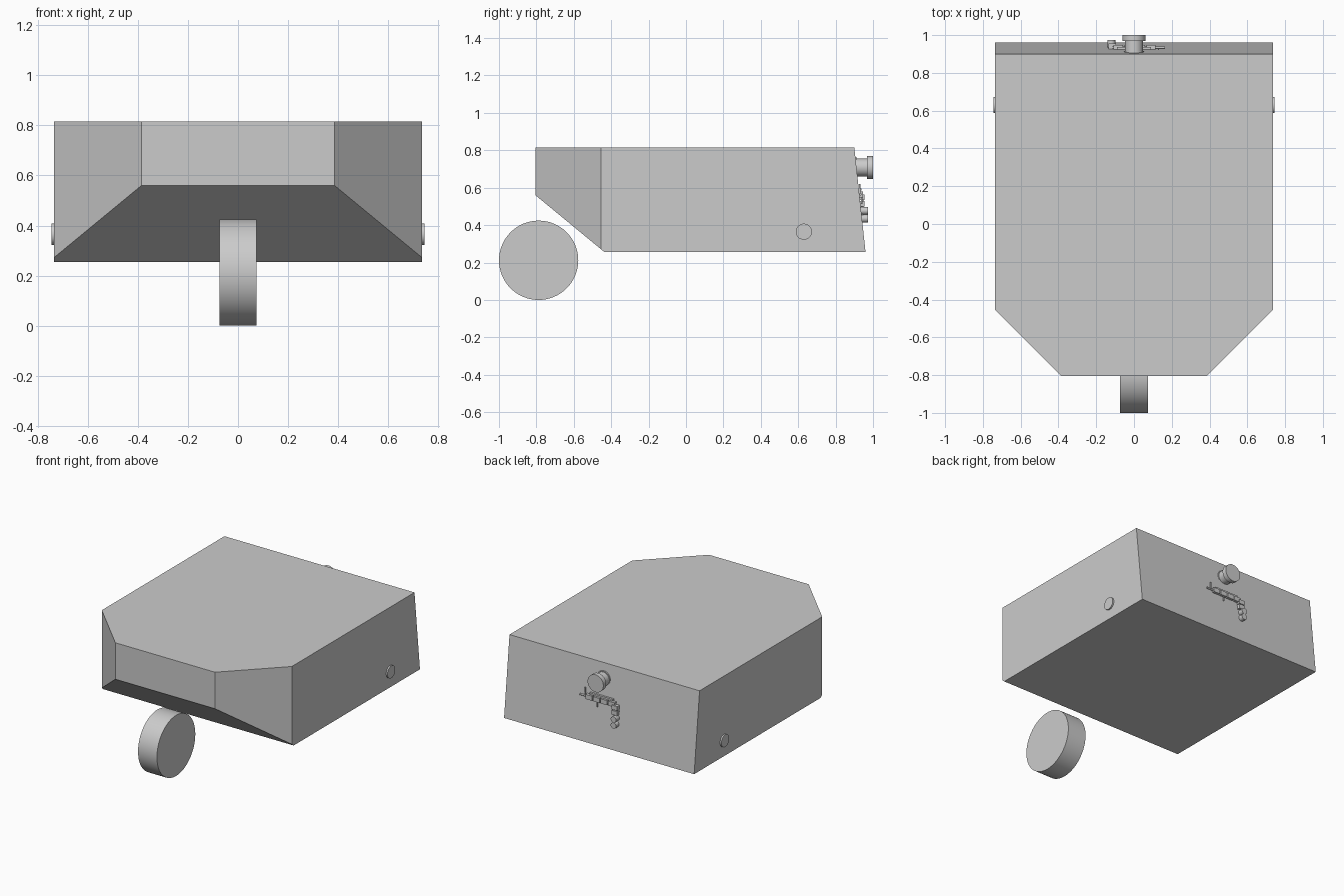
import bpy, bmesh, math
from mathutils import Vector

cube = bpy.data.objects.get("Cube")
if cube:
    bpy.data.objects.remove(cube, do_unlink=True)

# Single grey finish
grey = bpy.data.materials.new("plain_grey")
grey.use_nodes = True
colour = (0.6, 0.6, 0.6, 1)
grey.diffuse_color = colour
grey.node_tree.nodes["Principled BSDF"].inputs["Base Color"].default_value = colour


def finish(obj, name):
    obj.name = name
    obj.data.name = name
    obj.data.materials.append(grey)
    return obj


def box(name, centre, size):
    bpy.ops.mesh.primitive_cube_add(size=1, location=centre)
    obj = bpy.context.object
    obj.scale = size
    return finish(obj, name)


def cylinder(name, centre, radius, depth, axis, sides=32):
    turn = {"x": (0, math.pi / 2, 0), "y": (math.pi / 2, 0, 0), "z": (0, 0, 0)}[axis]
    bpy.ops.mesh.primitive_cylinder_add(vertices=sides, radius=radius, depth=depth,
                                        location=centre, rotation=turn)
    bpy.ops.object.shade_smooth_by_angle(angle=math.radians(35))
    return finish(bpy.context.object, name)


# Body: side profile (y, z) extruded across x, then both front corners cut off
HALF = 0.735
profile = [(-0.805, 0.56), (-0.435, 0.255), (0.96, 0.255), (0.9, 0.815), (-0.805, 0.815)]
bm = bmesh.new()
face = bm.faces.new([bm.verts.new((-HALF, y, z)) for y, z in profile])
ext = bmesh.ops.extrude_face_region(bm, geom=[face])
moved = [v for v in ext["geom"] if isinstance(v, bmesh.types.BMVert)]
bmesh.ops.translate(bm, verts=moved, vec=(2 * HALF, 0, 0))
for side in (-1, 1):
    cut = bmesh.ops.bisect_plane(bm, geom=bm.verts[:] + bm.edges[:] + bm.faces[:],
                                 plane_co=(side * HALF, -0.455, 0),
                                 plane_no=Vector((side, -1, 0)).normalized(),
                                 clear_outer=True)
    rim = [e for e in cut["geom_cut"] if isinstance(e, bmesh.types.BMEdge)]
    bmesh.ops.holes_fill(bm, edges=rim, sides=0)
bmesh.ops.recalc_face_normals(bm, faces=bm.faces[:])
mesh = bpy.data.meshes.new("body")
bm.to_mesh(mesh)
bm.free()
body = bpy.data.objects.new("body", mesh)
bpy.context.collection.objects.link(body)
finish(body, "body")

# Front wheel and side pins
cylinder("front_wheel", (0, -0.788, 0.212), 0.212, 0.146, "x", 64)
for side, label in ((1, "left"), (-1, "right")):
    cylinder(label + "_axle_pin", (side * 0.725, 0.63, 0.365), 0.043, 0.04, "x")

# Rear knob
cylinder("knob_stem", (0, 0.93, 0.708), 0.048, 0.1, "y")
cylinder("knob_flange", (0, 0.908, 0.708), 0.053, 0.014, "y")
cylinder("knob_cap", (0, 0.984, 0.708), 0.061, 0.032, "y")

# Rear linkage: thin rail carrying short blocks
RAIL_Y, RAIL_Z = 0.934, 0.565
cylinder("linkage_rail", (0.025, RAIL_Y, RAIL_Z), 0.006, 0.28, "x", 12)
for i in range(4):
    box(f"linkage_block_{i + 1}", (0.09 - 0.058 * i, RAIL_Y, RAIL_Z), (0.05, 0.026, 0.032))
box("linkage_plate", (0, 0.93, 0.59), (0.18, 0.016, 0.012))
box("end_pin", (0.13, 0.928, 0.595), (0.006, 0.008, 0.05))
box("hanging_pin", (0.03, 0.94, 0.535), (0.006, 0.008, 0.045))

# Linkage drop: stacked blocks ending in two round buttons
for i in range(2):
    box(f"drop_block_{i + 1}", (-0.115, 0.94, 0.55 - 0.036 * i), (0.042, 0.03, 0.03))
for i in range(2):
    cylinder(f"drop_button_{i + 1}", (-0.12, 0.954, 0.477 - 0.042 * i), 0.021, 0.04, "y", 24)
cylinder("drop_rod", (-0.118, 0.942, 0.5), 0.007, 0.12, "z", 12)
